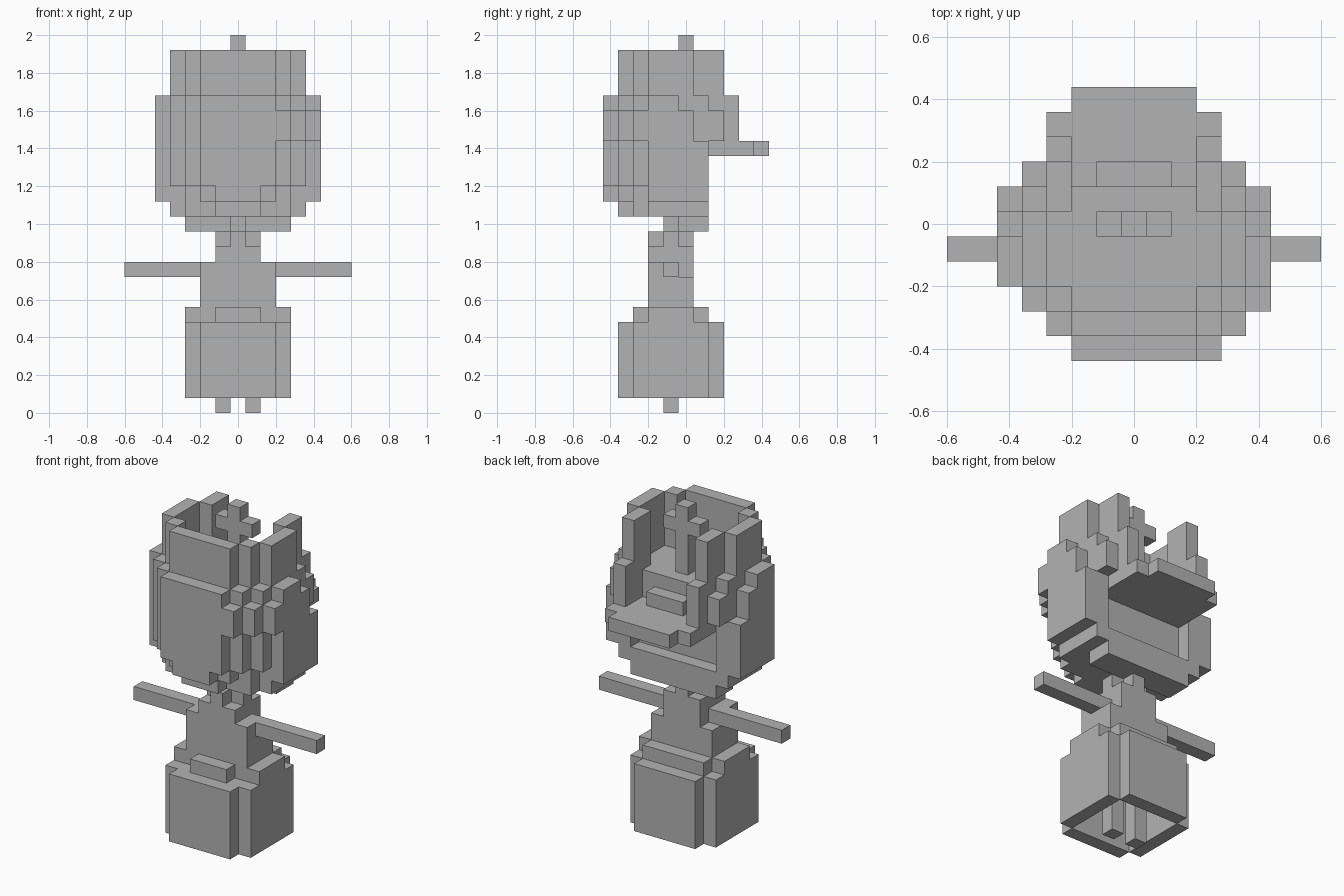
import bpy
import bmesh
from mathutils import Matrix, Vector

UNIT = 0.08      # edge of one cube
HALF = UNIT / 2  # x positions are counted in half cubes from the centre line
FRONT = -0.44    # y position of row zero

cube = bpy.data.objects.get("Cube")
if cube:
    bpy.data.objects.remove(cube, do_unlink=True)

grey = bpy.data.materials.new("plain_grey")
grey.use_nodes = True
colour = (0.45, 0.45, 0.45, 1)
grey.diffuse_color = colour
grey.node_tree.nodes["Principled BSDF"].inputs["Base Color"].default_value = colour


def block(name, left, right, rows, layers):
    """Axis aligned block on the cube grid."""
    low = Vector((left * HALF, FRONT + rows[0] * UNIT, layers[0] * UNIT))
    high = Vector((right * HALF, FRONT + rows[1] * UNIT, layers[1] * UNIT))
    mesh = bpy.data.meshes.new(name)
    bm = bmesh.new()
    place = Matrix.Translation((low + high) / 2) @ Matrix.Diagonal((high - low).to_4d())
    bmesh.ops.create_cube(bm, size=1, matrix=place)
    bm.to_mesh(mesh)
    bm.free()
    mesh.materials.append(grey)
    obj = bpy.data.objects.new(name, mesh)
    bpy.context.collection.objects.link(obj)


def middle(name, half_width, rows, layers):
    block(name, -half_width, half_width, rows, layers)


def pair(name, inner, outer, rows, layers):
    block("left_" + name, inner, outer, rows, layers)
    block("right_" + name, -outer, -inner, rows, layers)


# Legs and open skirt
pair("leg", 1, 3, (4, 5), (0, 6))
middle("skirt_front", 5, (1, 2), (1, 6))
middle("skirt_back", 5, (7, 8), (1, 6))
pair("skirt_side", 5, 7, (2, 7), (1, 6))
middle("skirt_lid", 5, (2, 7), (5, 6))
middle("waist", 7, (3, 6), (6, 7))
middle("waist_front", 3, (2, 3), (6, 7))
middle("waist_back", 5, (6, 7), (6, 7))

# Torso, arms and neck
middle("torso", 5, (3, 6), (7, 9))
middle("shoulders", 5, (3, 5), (9, 10))
middle("chest", 3, (3, 6), (9, 11))
middle("collar_across", 3, (4, 5), (11, 12))
middle("collar_along", 1, (3, 6), (11, 12))
middle("neck", 1, (4, 5), (12, 13))
pair("arm", 5, 15, (4, 5), (9, 10))

# Jaw and lower rim of the head
middle("jaw", 7, (5, 7), (12, 13))
middle("lower_front", 3, (1, 2), (13, 14))
middle("lower_floor", 7, (2, 7), (13, 14))
pair("lower_side", 7, 9, (3, 7), (13, 14))
middle("rim_front", 3, (0, 1), (14, 15))
middle("rim_front_inner", 5, (1, 2), (14, 15))
pair("rim_corner", 5, 7, (2, 3), (14, 15))

# Head mass inside the shell
middle("head_core", 7, (2, 6), (14, 20))
pair("head_side", 7, 9, (3, 7), (14, 18))
middle("brow", 7, (6, 8), (17, 18))
middle("brow_step", 3, (7, 8), (18, 19))
middle("crown_floor", 5, (6, 7), (18, 20))

# Outer shell, rounded in cube steps
middle("shell_front", 5, (0, 1), (15, 21))
pair("shell_corner", 5, 7, (1, 2), (15, 21))
pair("shell_cheek", 7, 9, (2, 3), (15, 21))
for row, top in ((3, 21), (4, 21), (5, 20), (6, 18)):
    pair("shell_side_" + str(row), 9, 11, (row, row + 1), (14, top))

# Upper ring, open at the back
middle("ring_front", 5, (1, 2), (15, 24))
pair("ring_corner", 5, 7, (2, 3), (15, 24))
pair("ring_side", 7, 9, (3, 6), (15, 24))
pair("ring_back", 5, 7, (6, 8), (18, 24))
pair("ring_back_post", 5, 7, (8, 9), (18, 21))
pair("ring_step_high", 7, 9, (6, 7), (18, 21))
pair("ring_step_low", 7, 9, (7, 8), (18, 20))

# Ledge over the back opening
middle("ledge", 7, (8, 10), (17, 18))
middle("ledge_tip", 5, (10, 11), (17, 18))

# Stepped clip on one front corner
for step in range(3):
    edge = 5 + 2 * step
    block("corner_clip_" + str(step), edge, edge + 2, (step, step + 1), (18, 20))

# Cross standing in the crown
middle("cross_post", 1, (5, 6), (20, 25))
middle("cross_bar", 3, (5, 6), (23, 24))
